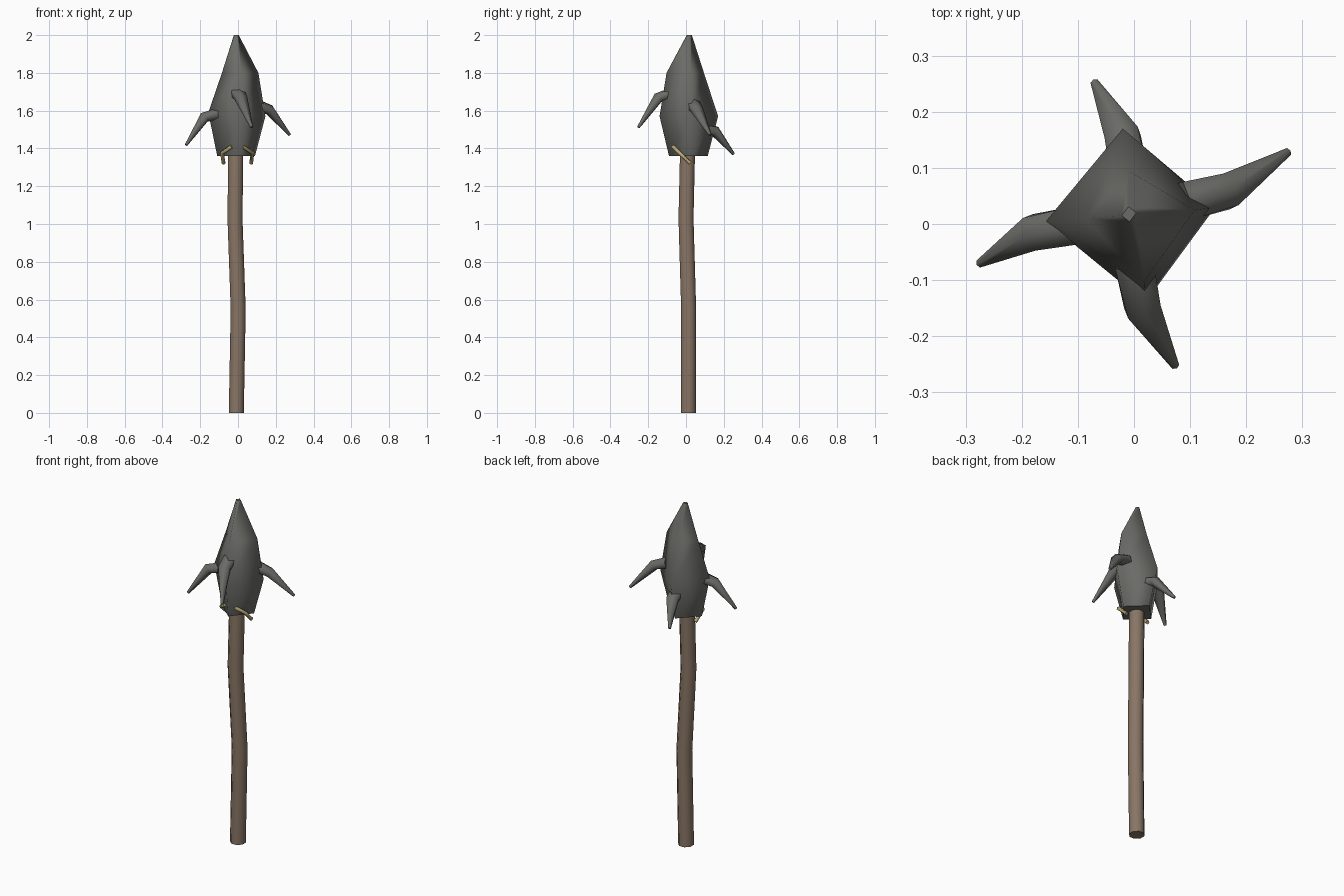
import bpy, bmesh, math
from mathutils import Vector

if "Cube" in bpy.data.objects:
    bpy.data.objects.remove(bpy.data.objects["Cube"])


def material(name, rgb):
    m = bpy.data.materials.new(name)
    m.diffuse_color = (*rgb, 1)
    m.use_nodes = True
    m.node_tree.nodes["Principled BSDF"].inputs["Base Color"].default_value = m.diffuse_color
    return m


STONE = material("dark_grey_stone", (0.145, 0.145, 0.135))
WOOD = material("brown_wood", (0.25, 0.18, 0.13))
CORD = material("tan_cord", (0.50, 0.40, 0.18))


def loft(name, rings, mat):
    """Skin a list of equal-sized rings, with sharp flat caps."""
    bm = bmesh.new()
    loops = [[bm.verts.new(p) for p in ring] for ring in rings]
    n = len(loops[0])
    for a, b in zip(loops, loops[1:]):
        for i in range(n):
            j = (i + 1) % n
            bm.faces.new((a[i], a[j], b[j], b[i])).smooth = True
    for cap in (loops[0][::-1], loops[-1]):
        face = bm.faces.new(cap)
        for e in face.edges:
            e.smooth = False
    bmesh.ops.recalc_face_normals(bm, faces=bm.faces)
    mesh = bpy.data.meshes.new(name)
    bm.to_mesh(mesh)
    bm.free()
    mesh.materials.append(mat)
    ob = bpy.data.objects.new(name, mesh)
    bpy.context.collection.objects.link(ob)
    return ob


def tube(name, path, sizes, sides, mat, side_axis=None):
    """Loft elliptical rings (width, thickness) along a bent path."""
    pts = [Vector(p) for p in path]
    rings = []
    for k, (p, (w, t)) in enumerate(zip(pts, sizes)):
        d = (pts[min(k + 1, len(pts) - 1)] - pts[max(k - 1, 0)]).normalized()
        side = Vector(side_axis) if side_axis else d.cross(Vector((0, 0, 1)))
        side = (side - d * side.dot(d)).normalized()
        up = side.cross(d)
        ring = []
        for i in range(sides):
            a = 2 * math.pi * (i + 0.5) / sides
            ring.append(p + side * w * math.cos(a) + up * t * math.sin(a))
        rings.append(ring)
    return loft(name, rings, mat)


# Four-sided head: corners in order right, back, left, front
loft("spear_head", [
    [(0.09, 0.02, 1.36), (-0.01, 0.115, 1.36), (-0.11, 0.01, 1.36), (0.0, -0.09, 1.36)],
    [(0.145, 0.03, 1.57), (-0.02, 0.17, 1.57), (-0.157, 0.005, 1.59), (0.02, -0.14, 1.57)],
    [(0.108, 0.025, 1.80), (-0.01, 0.095, 1.80), (-0.085, 0.01, 1.80), (0.018, -0.103, 1.80)],
    [(0.004, 0.02, 2.0), (-0.01, 0.031, 2.0), (-0.022, 0.015, 2.0), (-0.008, 0.004, 2.0)],
], STONE)

# Bent wooden shaft
tube("shaft", [(-0.009, 0.012, 0), (0.001, 0.014, 0.55), (-0.016, 0.0, 1.03), (-0.012, 0.008, 1.38)],
     [(0.043, 0.043)] * 4, 8, WOOD, (1, 0, 0))

# Four drooping barbs: root, elbow, tip
barbs = {
    "right_barb": [(0.09, 0.04, 1.63), (0.165, 0.058, 1.605), (0.274, 0.128, 1.472)],
    "left_barb": [(-0.09, 0.0, 1.585), (-0.178, -0.015, 1.565), (-0.275, -0.07, 1.418)],
    "front_barb": [(0.0, -0.07, 1.69), (0.015, -0.148, 1.668), (0.073, -0.252, 1.512)],
    "back_barb": [(-0.005, 0.07, 1.515), (-0.02, 0.155, 1.49), (-0.07, 0.252, 1.37)],
}
for name, path in barbs.items():
    tube(name, path, [(0.04, 0.034), (0.036, 0.029), (0.008, 0.008)], 6, STONE)

# Two short bent bits of cord binding the head
for side, name in ((-1, "left_cord"), (1, "right_cord")):
    tube(name, [(-0.003 + side * x, y, z) for x, y, z in
                ((0.03, -0.068, 1.41), (0.081, -0.035, 1.376), (0.073, 0.022, 1.322))],
         [(0.011, 0.011)] * 3, 5, CORD)
